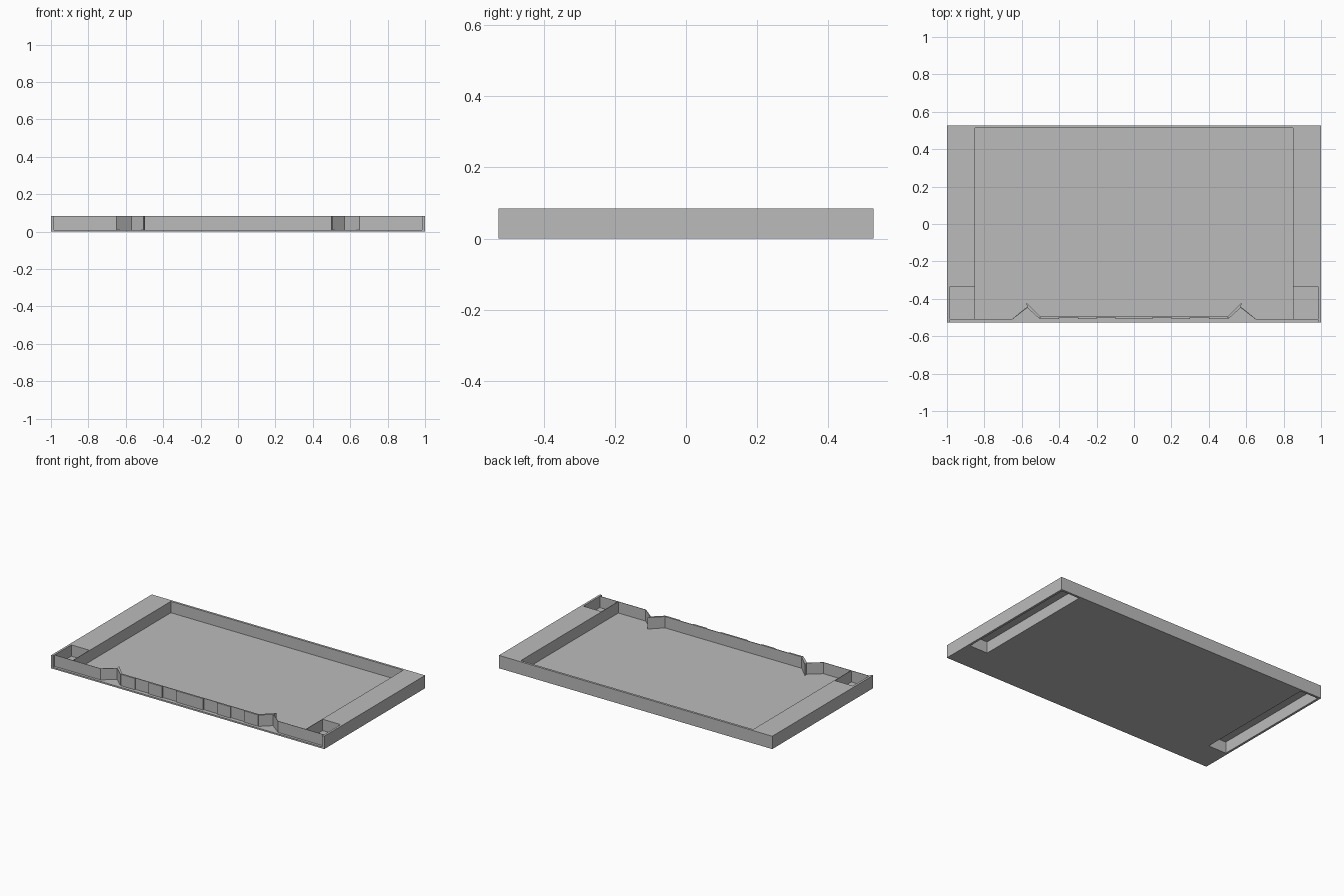
import bpy
import bmesh

cube = bpy.data.objects.get("Cube")
if cube:
    bpy.data.objects.remove(cube, do_unlink=True)

# Single flat colour
grey = bpy.data.materials.new("plain_grey")
grey.use_nodes = True
colour = (0.5, 0.5, 0.5, 1)
grey.diffuse_color = colour
grey.node_tree.nodes["Principled BSDF"].inputs["Base Color"].default_value = colour

HEIGHT, FLOOR, WALL = 0.085, 0.01, 0.015
HALF_X, HALF_Y = 1.0, 0.527
INNER_X, INNER_BACK = 0.85, HALF_Y - WALL
WELL_BACK, FRONT = -0.335, -0.507


def prism(name, outline, z0, z1):
    """Extrude a plan outline from z0 up to z1."""
    bm = bmesh.new()
    base = bm.faces.new([bm.verts.new((x, y, z0)) for x, y in outline])
    top = bmesh.ops.extrude_face_region(bm, geom=[base])["geom"]
    bmesh.ops.translate(bm, vec=(0, 0, z1 - z0),
                        verts=[v for v in top if isinstance(v, bmesh.types.BMVert)])
    bmesh.ops.recalc_face_normals(bm, faces=bm.faces)
    mesh = bpy.data.meshes.new(name)
    bm.to_mesh(mesh)
    bm.free()
    mesh.materials.append(grey)
    obj = bpy.data.objects.new(name, mesh)
    bpy.context.scene.collection.objects.link(obj)
    return obj


def box(name, x0, x1, y0, y1, z0, z1):
    return prism(name, [(x0, y0), (x1, y0), (x1, y1), (x0, y1)], z0, z1)


# Tray floor and back wall
box("floor", -INNER_X, INNER_X, -HALF_Y, INNER_BACK, 0, FLOOR)
box("back_wall", -HALF_X, HALF_X, INNER_BACK, HALF_Y, 0, HEIGHT)

for side, s in (("left", 1), ("right", -1)):
    def side_box(part, x0, x1, y0, y1, z0, z1):
        box(f"{side}_{part}", s * x0, s * x1, y0, y1, z0, z1)

    # Side strip, hollow underneath, with its outer and inner walls
    side_box("outer_wall", HALF_X - WALL, HALF_X, -HALF_Y, INNER_BACK, 0, HEIGHT)
    side_box("inner_wall", INNER_X, INNER_X + 0.004, FRONT, INNER_BACK, 0, HEIGHT)
    side_box("deck", INNER_X, HALF_X - WALL, WELL_BACK, INNER_BACK, HEIGHT - 0.01, HEIGHT)

    # Open corner well
    side_box("well_floor", INNER_X, HALF_X - WALL, -HALF_Y, WELL_BACK, 0, FLOOR)
    side_box("well_back", INNER_X, HALF_X - WALL, WELL_BACK, WELL_BACK + 0.004, 0, HEIGHT)

    # Front wall beside the well, folding back into the notch
    fold = [(HALF_X - WALL, FRONT - 0.003), (0.65, FRONT - 0.003), (0.57, -0.448),
            (0.573, -0.443), (0.65, FRONT), (HALF_X - WALL, FRONT)]
    prism(f"{side}_front_wall", [(s * x, y) for x, y in fold], FLOOR, HEIGHT)

    # Angled fin closing the notch
    fin = [(0.505, FRONT), (0.57, -0.448), (0.576, -0.42), (0.5, -0.495)]
    prism(f"{side}_notch_fin", [(s * x, y) for x, y in fin], FLOOR, HEIGHT)

    # Alternating raised and recessed panels along the front
    for i in range(1, 5):
        face_y = FRONT if i % 2 == 0 else FRONT + 0.007
        side_box(f"front_panel_{i}", i * 0.1, i * 0.1 + 0.1, face_y, -0.495, FLOOR, HEIGHT)

box("front_panel_centre", -0.1, 0.1, FRONT, -0.495, FLOOR, HEIGHT)
